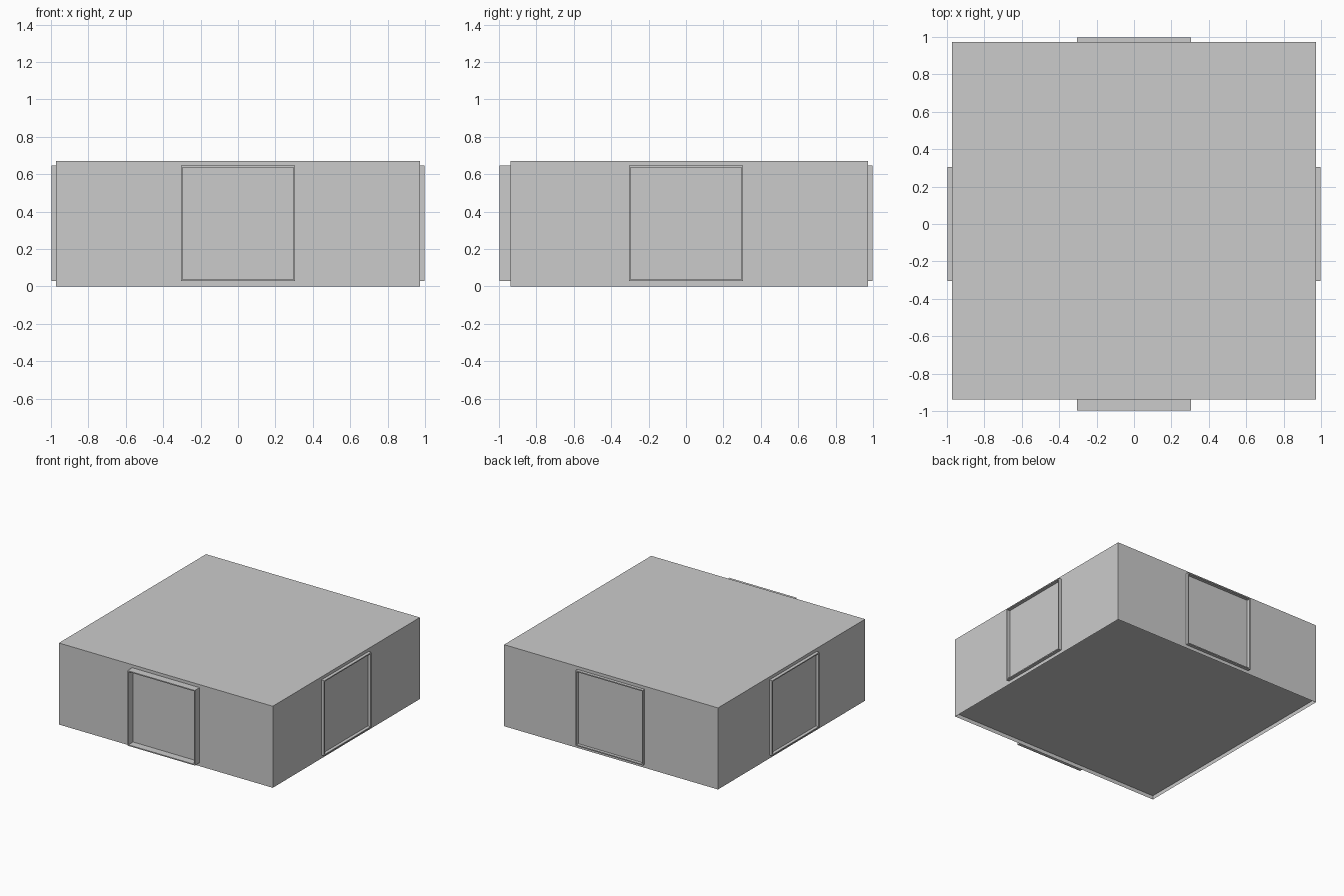
import bpy, bmesh
from mathutils import Matrix
from math import radians

if "Cube" in bpy.data.objects:
    bpy.data.objects.remove(bpy.data.objects["Cube"])

X0, X1, Y0, Y1, H = -0.972, 0.972, -0.937, 0.973, 0.67
FLOOR = 0.03


def finish(name, bm):
    bmesh.ops.recalc_face_normals(bm, faces=bm.faces)
    me = bpy.data.meshes.new(name)
    bm.to_mesh(me)
    bm.free()
    ob = bpy.data.objects.new(name, me)
    bpy.context.collection.objects.link(ob)
    return ob


def box(bm, lo, hi):
    vs = bmesh.ops.create_cube(bm, size=1)["verts"]
    for v in vs:
        v.co = [l + (c + 0.5) * (h - l) for c, l, h in zip(v.co, lo, hi)]
    return vs


# room shell with its floor recessed above the bottom rim
bm = bmesh.new()
box(bm, (X0, Y0, 0), (X1, Y1, H))
bottom = [f for f in bm.faces if f.calc_center_median().z < 1e-4]
bmesh.ops.inset_region(bm, faces=bottom, thickness=0.003)
for v in bottom[0].verts:
    v.co.z = FLOOR
finish("room_shell", bm)


# thin square door surround, built facing -y and turned to each wall
def door_frame(name, angle, wall):
    half, t, z0, z1 = 0.306, 0.009, 0.028, 0.645
    y0, y1 = -0.998, -wall + 0.002
    outer = [(-half, z0), (half, z0), (half, z1), (-half, z1)]
    inner = [(-half + t, z0 + t), (half - t, z0 + t),
             (half - t, z1 - t), (-half + t, z1 - t)]
    bm = bmesh.new()
    loops = [[bm.verts.new((x, y, z)) for x, z in ring]
             for ring, y in ((outer, y0), (outer, y1), (inner, y1), (inner, y0))]
    for k in range(4):
        a, b = loops[k], loops[(k + 1) % 4]
        for i in range(4):
            j = (i + 1) % 4
            bm.faces.new((a[i], a[j], b[j], b[i]))
    bm.transform(Matrix.Rotation(radians(angle), 4, 'Z'))
    finish(name, bm)


for name, angle, wall in (("front", 0, -Y0), ("right", 90, X1),
                          ("back", 180, Y1), ("left", 270, -X0)):
    door_frame(name + "_door_frame", angle, wall)
